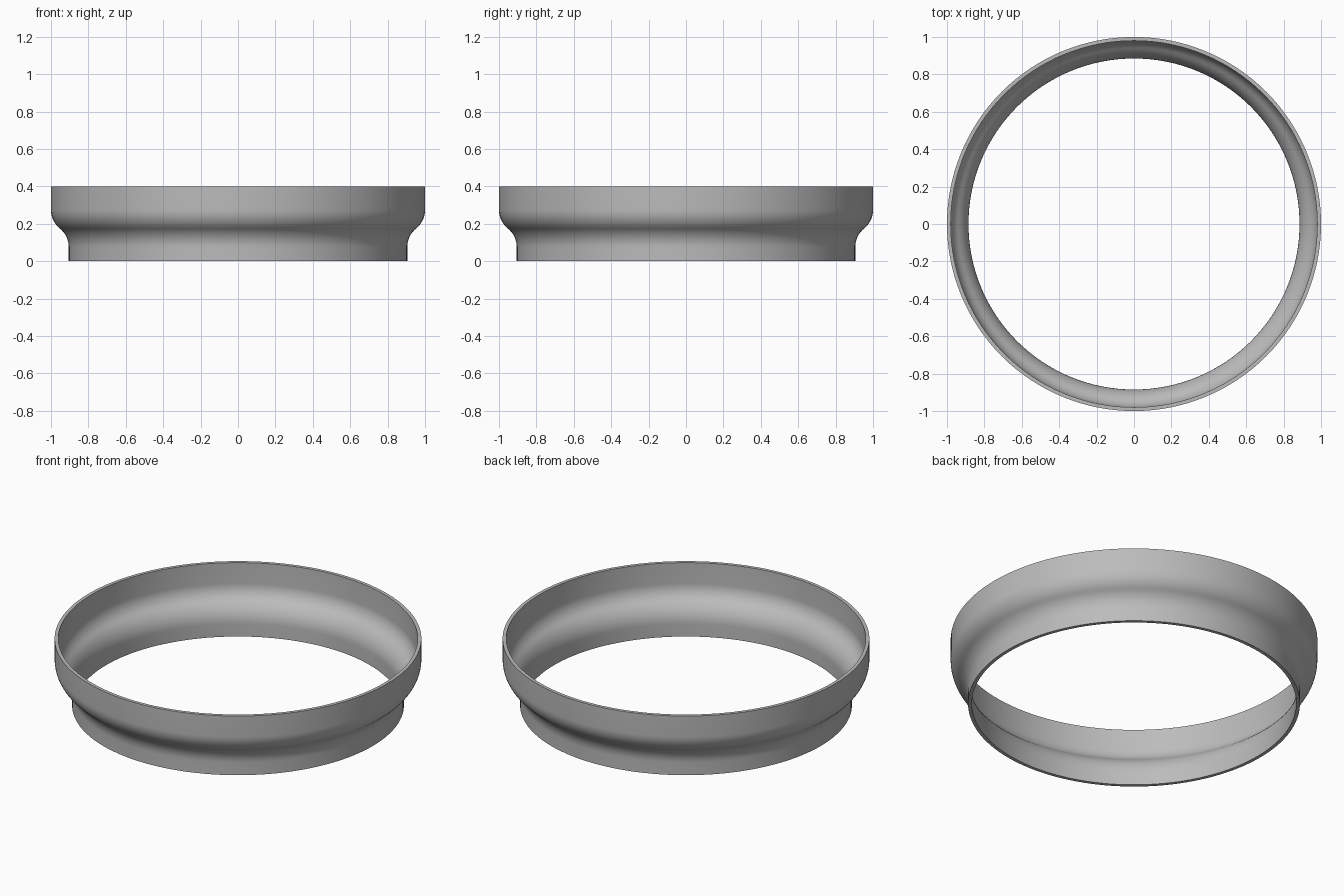
import bpy, bmesh, math

if "Cube" in bpy.data.objects:
    bpy.data.objects.remove(bpy.data.objects["Cube"])

SEGMENTS = 128
WALL = 0.02
R_LOW, R_TOP, HEIGHT = 0.905, 1.0, 0.4
Z_A, Z_B = 0.075, 0.275      # start and end of the S-shaped flare
ARC_STEPS = 10

# Two equal tangent arcs form the flare
dx, dz = R_TOP - R_LOW, Z_B - Z_A
rad = (dx * dx + dz * dz) / (4 * dx)
sweep = math.asin(dz / 2 / rad)


def wall_profile(offset):
    """Flared wall line, moved inward by offset along its normal."""
    pts = [(R_LOW - offset, 0.0)]
    for i in range(ARC_STEPS + 1):
        a = sweep * i / ARC_STEPS
        r = rad + offset
        pts.append((R_LOW + rad - r * math.cos(a), Z_A + r * math.sin(a)))
    for i in range(ARC_STEPS + 1):
        a = sweep * (1 - i / ARC_STEPS)
        r = rad - offset
        pts.append((R_TOP - rad + r * math.cos(a), Z_B - r * math.sin(a)))
    pts.append((R_TOP - offset, HEIGHT))
    # drop the doubled point where the arcs meet
    return [p for i, p in enumerate(pts) if i == 0 or math.dist(p, pts[i - 1]) > 1e-5]


# Closed cross-section: up the outside, down the inside
section = wall_profile(0.0) + wall_profile(WALL)[::-1]

# Revolve the section into a ring
bm = bmesh.new()
rings = []
for s in range(SEGMENTS):
    t = 2 * math.pi * s / SEGMENTS
    rings.append([bm.verts.new((r * math.cos(t), r * math.sin(t), z)) for r, z in section])
n = len(section)
for s in range(SEGMENTS):
    a, b = rings[s], rings[(s + 1) % SEGMENTS]
    for i in range(n):
        j = (i + 1) % n
        bm.faces.new((a[i], b[i], b[j], a[j]))
bmesh.ops.recalc_face_normals(bm, faces=bm.faces)
mesh = bpy.data.meshes.new("flared_ring")
bm.to_mesh(mesh)
bm.free()

ring = bpy.data.objects.new("flared_ring", mesh)
bpy.context.collection.objects.link(ring)

grey = bpy.data.materials.new("plain_grey")
grey.diffuse_color = (0.5, 0.5, 0.5, 1.0)
grey.use_nodes = True
grey.node_tree.nodes["Principled BSDF"].inputs["Base Color"].default_value = grey.diffuse_color
mesh.materials.append(grey)

# Smooth walls, crisp rims
bpy.context.view_layer.objects.active = ring
ring.select_set(True)
bpy.ops.object.shade_smooth_by_angle(angle=math.radians(30))
